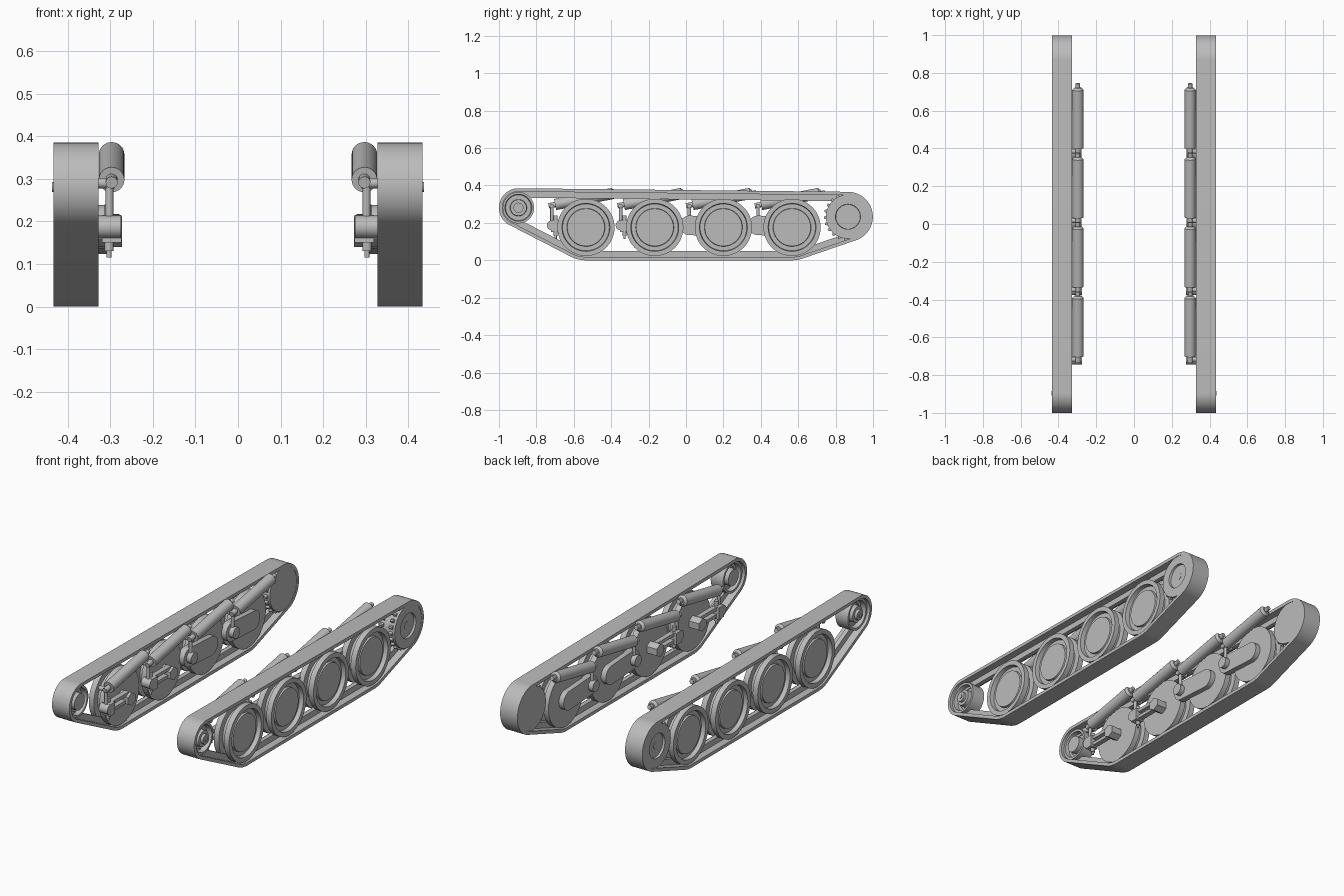
import bpy, bmesh, math
from mathutils import Vector

cube = bpy.data.objects.get("Cube")
if cube:
    bpy.data.objects.remove(cube, do_unlink=True)

steel = bpy.data.materials.new("track_grey")
steel.use_nodes = True
GREY = (0.5, 0.5, 0.5, 1)
steel.diffuse_color = GREY
steel.node_tree.nodes["Principled BSDF"].inputs["Base Color"].default_value = GREY

X_IN, X_OUT = 0.328, 0.433
X_MID = (X_IN + X_OUT) / 2
WHEEL_Y = (-0.535, -0.167, 0.2, 0.567)
WHEEL_Z = 0.176
IDLER = (-0.896, 0.281)
SPROCKET = (0.866, 0.233)


def finish(bm, name):
    """Turn a bmesh into a smooth-shaded object mirrored to both sides."""
    bmesh.ops.recalc_face_normals(bm, faces=bm.faces)
    mesh = bpy.data.meshes.new(name)
    bm.to_mesh(mesh)
    bm.free()
    mesh.materials.append(steel)
    obj = bpy.data.objects.new(name, mesh)
    bpy.context.collection.objects.link(obj)
    bpy.ops.object.select_all(action='DESELECT')
    obj.select_set(True)
    bpy.context.view_layer.objects.active = obj
    bpy.ops.object.shade_smooth_by_angle(angle=math.radians(35))
    obj.modifiers.new("both_sides", 'MIRROR').use_mirror_merge = False
    return obj


def lathe(bm, profile, y, z, seg=48):
    """Revolve (x, radius) points about an axle parallel to x, capping the ends."""
    rings = []
    for x, r in profile:
        rings.append([bm.verts.new((x, y + r * math.cos(a), z + r * math.sin(a)))
                      for a in (math.tau * i / seg for i in range(seg))])
    for a, b in zip(rings, rings[1:]):
        for i in range(seg):
            j = (i + 1) % seg
            bm.faces.new((a[i], a[j], b[j], b[i]))
    bm.faces.new(rings[0])
    bm.faces.new(rings[-1])


def rod(bm, p0, p1, r0, r1=None, seg=20):
    """Cylinder or cone between two points."""
    p0, p1 = Vector(p0), Vector(p1)
    d = p1 - p0
    made = bmesh.ops.create_cone(bm, cap_ends=True, segments=seg, radius1=r0,
                                 radius2=r0 if r1 is None else r1, depth=d.length)["verts"]
    bmesh.ops.rotate(bm, verts=made, matrix=d.to_track_quat('Z', 'Y').to_matrix())
    bmesh.ops.translate(bm, verts=made, vec=(p0 + p1) / 2)


def box(bm, lo, hi):
    lo, hi = Vector(lo), Vector(hi)
    made = bmesh.ops.create_cube(bm, size=1)["verts"]
    bmesh.ops.scale(bm, verts=made, vec=hi - lo)
    bmesh.ops.translate(bm, verts=made, vec=(lo + hi) / 2)


def prism(bm, outline, x0, x1):
    """Extrude a (y, z) outline along x."""
    a, b = ([bm.verts.new((x, y, z)) for y, z in outline] for x in (x0, x1))
    bm.faces.new(a)
    bm.faces.new(b)
    for i in range(len(a)):
        j = (i + 1) % len(a)
        bm.faces.new((a[i], a[j], b[j], b[i]))


def wrap(circles, shrink=0.0, steps=160):
    """Taut loop around a set of (y, z, radius) circles."""
    loop = []
    for i in range(steps):
        c, s = math.cos(math.tau * i / steps), math.sin(math.tau * i / steps)
        y, z, r = max(circles, key=lambda k: k[0] * c + k[1] * s + k[2])
        loop.append((y + (r - shrink) * c, z + (r - shrink) * s))
    return loop


def belt(name, t0, t1, x0, x1):
    """Closed band running round the running gear."""
    path = [(*IDLER, 0.104), (WHEEL_Y[0], WHEEL_Z, 0.176),
            (WHEEL_Y[3], WHEEL_Z, 0.176), (*SPROCKET, 0.133)]
    outer, inner = wrap(path, t0), wrap(path, t1)
    bm = bmesh.new()
    rings = [[bm.verts.new((x, y, z)) for y, z in loop]
             for x, loop in ((x0, outer), (x1, outer), (x1, inner), (x0, inner))]
    for k in range(4):
        a, b = rings[k], rings[(k + 1) % 4]
        for i in range(len(a)):
            j = (i + 1) % len(a)
            bm.faces.new((a[i], a[j], b[j], b[i]))
    finish(bm, name)


# Track band and its central guide ridge
belt("track_band", 0, 0.018, X_IN, X_OUT)
belt("track_guide", 0.016, 0.05, X_MID - 0.012, X_MID + 0.012)

# Road wheels: twin rims with a groove for the guide and a dished outer face
for n, y in enumerate(WHEEL_Y, 1):
    bm = bmesh.new()
    lathe(bm, [(X_IN + 0.006, 0.153), (X_MID - 0.016, 0.153), (X_MID - 0.016, 0.12),
               (X_MID + 0.016, 0.12), (X_MID + 0.016, 0.153), (X_OUT - 0.006, 0.153),
               (X_OUT - 0.006, 0.128), (X_OUT - 0.03, 0.125), (X_OUT - 0.03, 0.102),
               (X_OUT - 0.018, 0.1)], y, WHEEL_Z)
    finish(bm, f"road_wheel_{n}")

# Front idler: rim, dished faces and stepped hub
bm = bmesh.new()
lathe(bm, [(X_IN + 0.01, 0.027), (X_IN + 0.01, 0.045), (X_IN + 0.045, 0.045),
           (X_IN + 0.045, 0.068), (X_IN + 0.015, 0.072), (X_IN + 0.015, 0.084),
           (X_OUT - 0.015, 0.084), (X_OUT - 0.015, 0.072), (X_OUT - 0.045, 0.068),
           (X_OUT - 0.045, 0.045), (X_OUT - 0.015, 0.043), (X_OUT - 0.015, 0.027),
           (X_OUT, 0.027), (X_OUT, 0.012), (X_OUT + 0.004, 0.012)], *IDLER)
finish(bm, "front_idler")

# Rear sprocket: bored drum with a stepped hub, and a toothed rim
bm = bmesh.new()
lathe(bm, [(X_IN + 0.002, 0.118), (X_OUT - 0.002, 0.118), (X_OUT - 0.002, 0.067),
           (X_OUT - 0.05, 0.06), (X_OUT - 0.05, 0.035), (X_OUT - 0.02, 0.03),
           (X_OUT - 0.02, 0.018), (X_OUT - 0.012, 0.018)], *SPROCKET)
finish(bm, "rear_sprocket")
bm = bmesh.new()
TEETH = 22
teeth = []
for i in range(TEETH * 4):
    r = 0.129 if i % 4 < 2 else 0.113
    a = math.tau * i / (TEETH * 4)
    teeth.append((SPROCKET[0] + r * math.cos(a), SPROCKET[1] + r * math.sin(a)))
for x in (X_IN + 0.014, X_OUT - 0.034):
    prism(bm, teeth, x, x + 0.02)
finish(bm, "sprocket_teeth")

# Suspension: inclined dampers, links and swing arms on the inner side
DX = 0.297
for n, wy in enumerate(WHEEL_Y, 1):
    py, pz = wy - 0.182, 0.187
    low = Vector((DX, wy - 0.165, 0.298))
    high = Vector((DX, wy + 0.143, 0.357))
    along = (high - low).normalized()

    bm = bmesh.new()
    rod(bm, low, high, 0.03, seg=32)
    rod(bm, high, high + along * 0.012, 0.03, 0.018, seg=32)
    rod(bm, high, high + along * 0.034, 0.012)
    rod(bm, low - along * 0.035, low, 0.014)
    finish(bm, f"damper_{n}")

    bm = bmesh.new()
    rod(bm, (0.302, py, pz), (0.302, py, 0.292), 0.009)
    rod(bm, (0.29, py, 0.29), (X_IN + 0.012, py, 0.29), 0.012)
    finish(bm, f"damper_link_{n}")

    bm = bmesh.new()
    if n > 2:
        # Rounded plate arm with a pivot boss
        prism(bm, wrap([(py, pz, 0.052), (wy + 0.01, WHEEL_Z, 0.052)], steps=48), 0.305, X_IN + 0.012)
        rod(bm, (0.278, py, pz), (0.31, py, pz), 0.03, seg=24)
    else:
        # Open fork arm with a pivot, hexagonal nut and vertical bolt
        rod(bm, (0.275, py, pz), (X_IN, py, pz), 0.027, seg=24)
        for z in (0.158, 0.196):
            box(bm, (0.288, py, z), (0.316, wy, z + 0.018))
        box(bm, (0.274, py - 0.004, 0.15), (0.32, py + 0.04, 0.215))
        rod(bm, (0.273, wy, WHEEL_Z), (X_IN + 0.012, wy, WHEEL_Z), 0.036, seg=6)
        rod(bm, (0.303, py + 0.02, 0.13), (0.303, py + 0.02, 0.24), 0.011)
        rod(bm, (0.303, py + 0.02, 0.115), (0.303, py + 0.02, 0.13), 0.006)
    finish(bm, f"swing_arm_{n}")
